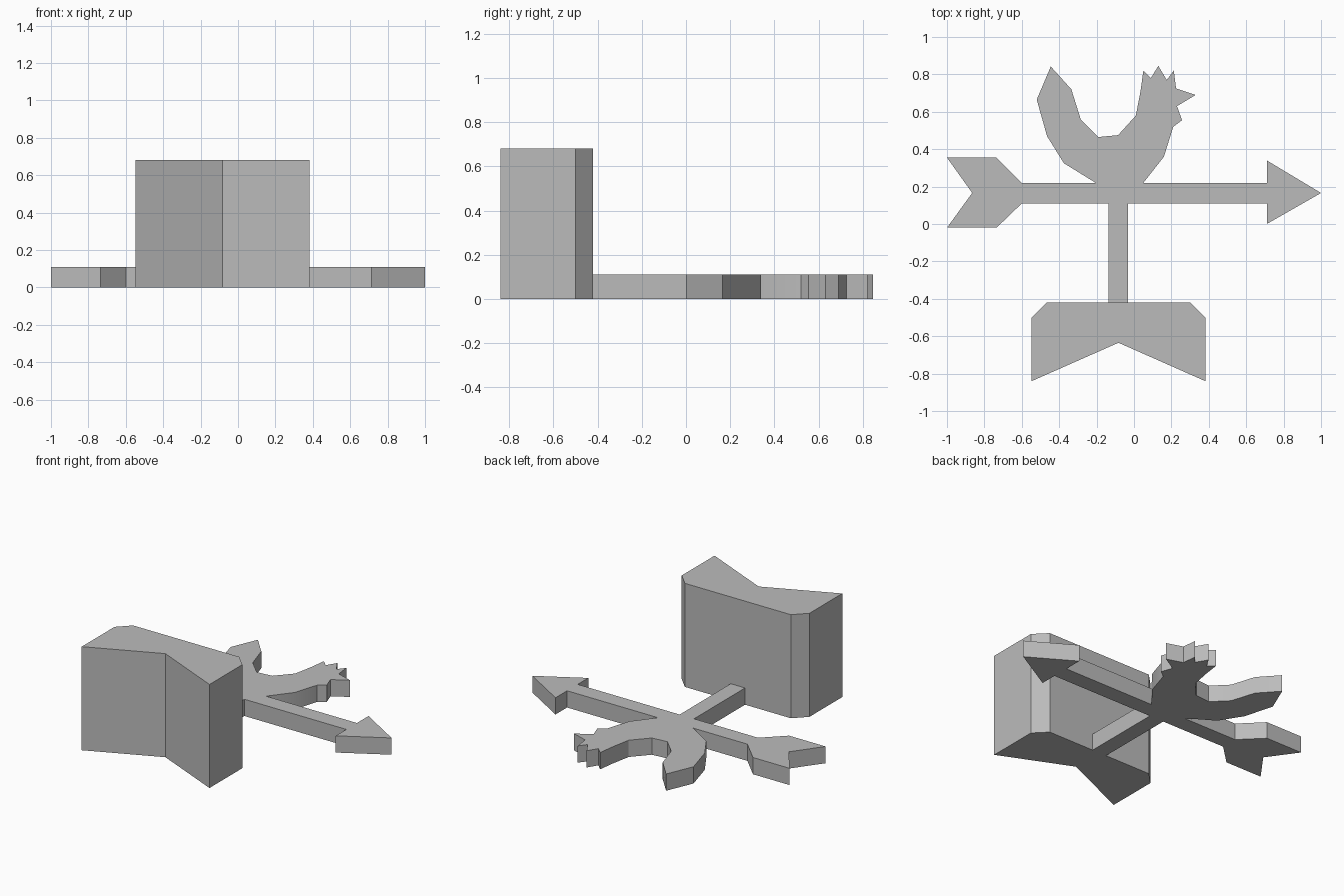
import bpy
import bmesh
from math import radians

default_cube = bpy.data.objects.get("Cube")
if default_cube:
    bpy.data.objects.remove(default_cube, do_unlink=True)

VANE_HEIGHT = 0.11
BASE_HEIGHT = 0.68

# Single plain grey material
grey = bpy.data.materials.new("plain grey")
grey.use_nodes = True
grey_value = (0.5, 0.5, 0.5, 1)
grey.diffuse_color = grey_value
grey.node_tree.nodes["Principled BSDF"].inputs["Base Color"].default_value = grey_value


def extrude_outline(name, outline, height):
    """Build a solid standing on the ground from a flat outline."""
    bm = bmesh.new()
    bottom = bm.faces.new([bm.verts.new((x, y, 0)) for x, y in outline])
    result = bmesh.ops.extrude_face_region(bm, geom=[bottom], use_keep_orig=True)
    top_verts = [item for item in result["geom"] if isinstance(item, bmesh.types.BMVert)]
    bmesh.ops.translate(bm, verts=top_verts, vec=(0, 0, height))
    bmesh.ops.recalc_face_normals(bm, faces=bm.faces)
    mesh = bpy.data.meshes.new(name)
    bm.to_mesh(mesh)
    bm.free()
    mesh.materials.append(grey)
    part = bpy.data.objects.new(name, mesh)
    bpy.context.collection.objects.link(part)
    return part


def mirrored(points, centre_x):
    """Return the points reflected left to right, in reverse order."""
    return [(2 * centre_x - x, y) for x, y in reversed(points)]


# Stem that joins the vane to the base
stem_half = [(-0.135, 0.11), (-0.135, -0.42)]
stem = stem_half + mirrored(stem_half, -0.083)

# Arrow head on the left of the shaft
arrow_head = [(0.71, 0.11), (0.71, 0), (1, 0.166), (0.71, 0.34), (0.71, 0.22)]

# Rooster silhouette: breast, wattle, beak, comb, back, then raised tail
breast = [(0.05, 0.22), (0.16, 0.36), (0.21, 0.52)]
wattle_and_beak = [(0.257, 0.555), (0.23, 0.63), (0.33, 0.69), (0.225, 0.725)]
comb = [(0.213, 0.82), (0.175, 0.77), (0.13, 0.845), (0.09, 0.78), (0.05, 0.82)]
back = [(0.035, 0.71), (0.01, 0.58), (-0.085, 0.475), (-0.19, 0.465)]
tail = [(-0.285, 0.56), (-0.335, 0.72), (-0.445, 0.842), (-0.52, 0.665),
        (-0.465, 0.47), (-0.375, 0.325), (-0.205, 0.22)]
rooster = breast + wattle_and_beak + comb + back + tail

# Notched arrow tail on the right of the shaft
fletching = [(-0.6, 0.22), (-0.735, 0.355), (-1, 0.355), (-0.865, 0.166),
             (-1, -0.02), (-0.735, -0.02), (-0.6, 0.11)]

vane = extrude_outline("rooster_weather_vane",
                       stem + arrow_head + rooster + fletching, VANE_HEIGHT)

# Tall base block with chamfered back corners and a notched front
base_half = [(-0.083, -0.635), (-0.547, -0.84), (-0.547, -0.5), (-0.468, -0.42)]
base = extrude_outline("notched_base",
                       base_half + mirrored(base_half[1:], -0.083), BASE_HEIGHT)

# Soft shading on the gentle curves, crisp elsewhere
bpy.ops.object.select_all(action="DESELECT")
vane.select_set(True)
bpy.context.view_layer.objects.active = vane
bpy.ops.object.shade_smooth_by_angle(angle=radians(30))
